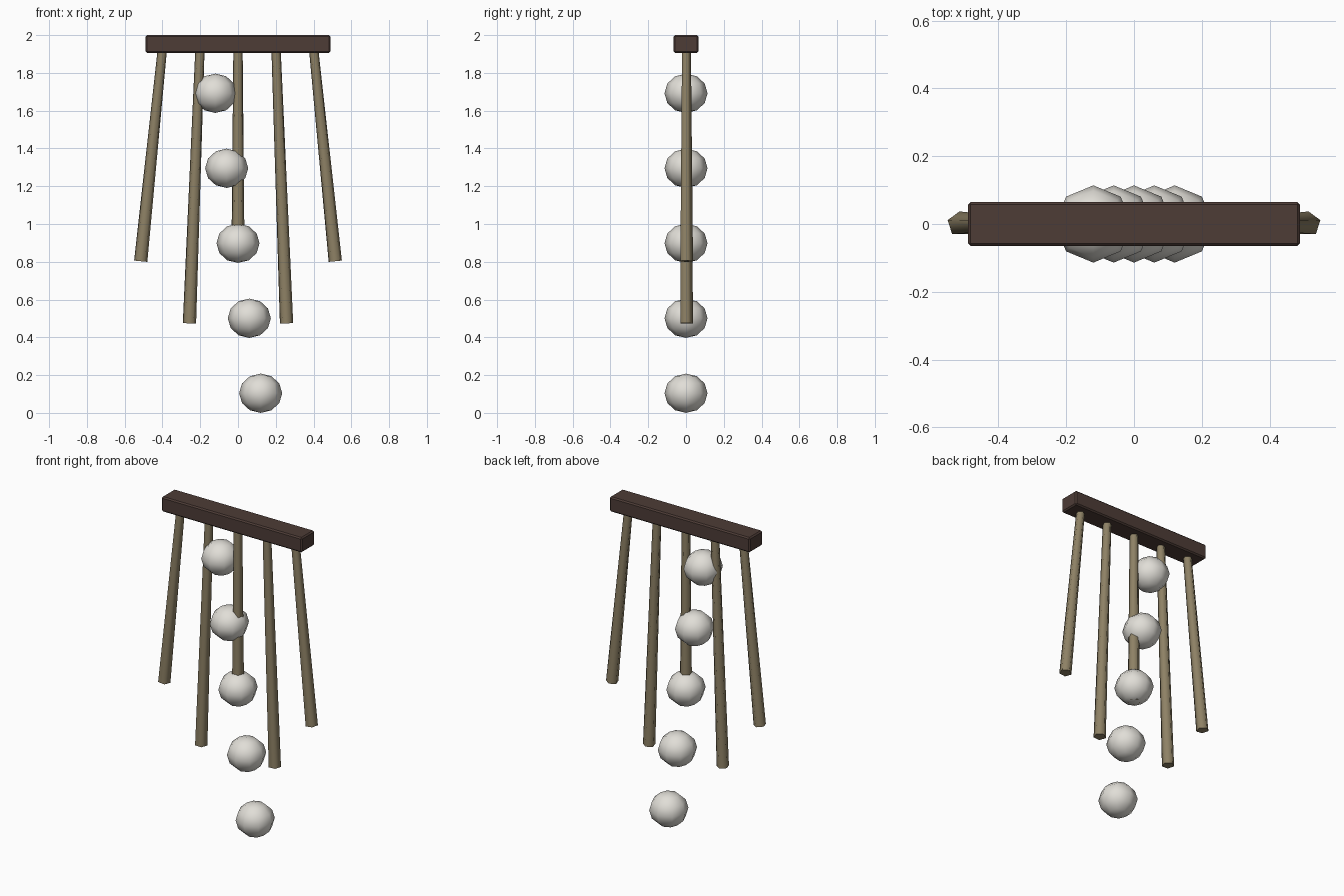
import bpy, bmesh, math
from mathutils import Vector, Matrix

if "Cube" in bpy.data.objects:
    bpy.data.objects.remove(bpy.data.objects["Cube"])


def material(name, rgb):
    m = bpy.data.materials.new(name)
    m.diffuse_color = (*rgb, 1)
    m.use_nodes = True
    m.node_tree.nodes["Principled BSDF"].inputs["Base Color"].default_value = m.diffuse_color
    return m


WOOD = material("dark_wood", (0.075, 0.045, 0.037))
BAMBOO = material("bamboo", (0.27, 0.22, 0.13))
SHELL = material("shell", (0.75, 0.73, 0.68))


def finish(name, bm, mat, angle):
    me = bpy.data.meshes.new(name)
    bm.to_mesh(me)
    bm.free()
    me.materials.append(mat)
    ob = bpy.data.objects.new(name, me)
    bpy.context.collection.objects.link(ob)
    bpy.ops.object.select_all(action='DESELECT')
    ob.select_set(True)
    bpy.context.view_layer.objects.active = ob
    bpy.ops.object.shade_smooth_by_angle(angle=math.radians(angle))
    return ob


# hanging bar with softened edges
bm = bmesh.new()
bmesh.ops.create_cube(bm, size=1, matrix=Matrix.Translation((0, 0, 1.953))
                      @ Matrix.Diagonal((0.98, 0.13, 0.094, 1)))
bmesh.ops.bevel(bm, geom=bm.edges[:], offset=0.008, segments=1, affect='EDGES')
finish("hanging_bar", bm, WOOD, 30)


# five-sided rods, wider at the bottom and splayed sideways
def rod(name, x_top, x_low, z_low):
    top, low = Vector((x_top, 0, 1.91)), Vector((x_low, 0, z_low))
    axis = top - low
    tilt = Matrix.Rotation(math.atan2(axis.x, axis.z), 4, 'Y')
    ring = [math.radians(90 + 72 * i) for i in range(5)]
    bm = bmesh.new()
    ends = []
    for r, z in ((0.037, 0), (0.026, axis.length)):
        ends.append([bm.verts.new(low + tilt @ Vector(
            (r * math.cos(a), r * math.sin(a), z))) for a in ring])
    bm.faces.new(ends[0][::-1])
    bm.faces.new(ends[1])
    for i in range(5):
        j = (i + 1) % 5
        bm.faces.new((ends[0][i], ends[0][j], ends[1][j], ends[1][i]))
    finish(name, bm, BAMBOO, 75)


rod("middle_rod", 0, 0, 0.802)
for side, s in (("left", -1), ("right", 1)):
    rod(side + "_outer_rod", s * 0.402, s * 0.515, 0.803)
    rod(side + "_inner_rod", s * 0.202, s * 0.257, 0.474)

# slanting row of slightly squashed balls
for i in range(5):
    bm = bmesh.new()
    place = Matrix.Translation((0.12 - 0.06 * i, 0, 0.104 + 0.397 * i))
    bmesh.ops.create_uvsphere(bm, u_segments=8, v_segments=6, radius=1,
                              matrix=place @ Matrix.Diagonal((0.114, 0.114, 0.104, 1)))
    finish("ball_%d" % (i + 1), bm, SHELL, 89)
